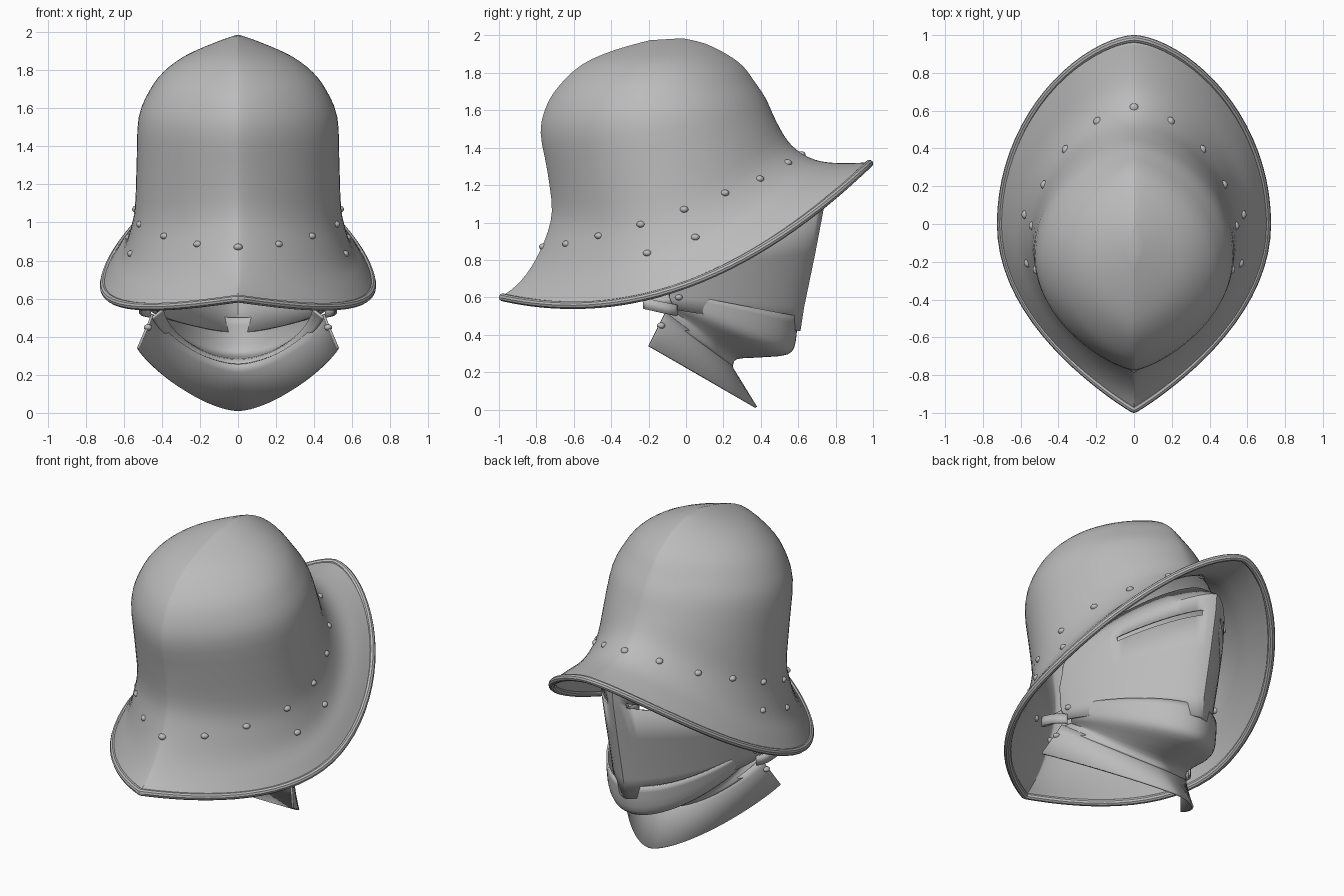
import bpy, bmesh, math
from mathutils import Vector
from mathutils.bvhtree import BVHTree

cube = bpy.data.objects.get("Cube")
if cube:
    bpy.data.objects.remove(cube, do_unlink=True)

steel = bpy.data.materials.new("grey steel")
steel.use_nodes = True
STEEL = (0.5, 0.5, 0.5, 1)
steel.diffuse_color = STEEL
steel.node_tree.nodes["Principled BSDF"].inputs["Base Color"].default_value = STEEL


def finish(name, bm, angle=35, thickness=0):
    """Turn a bmesh into a smooth shaded steel object."""
    bmesh.ops.recalc_face_normals(bm, faces=bm.faces)
    mesh = bpy.data.meshes.new(name)
    bm.to_mesh(mesh)
    bm.free()
    mesh.materials.append(steel)
    obj = bpy.data.objects.new(name, mesh)
    bpy.context.collection.objects.link(obj)
    bpy.ops.object.select_all(action='DESELECT')
    obj.select_set(True)
    bpy.context.view_layer.objects.active = obj
    bpy.ops.object.shade_smooth_by_angle(angle=math.radians(angle))
    if thickness:
        mod = obj.modifiers.new("plate thickness", 'SOLIDIFY')
        mod.thickness = thickness
        mod.offset = 0
    return obj


def refine(rows, steps=3):
    """Smoothly interpolate the ring settings."""
    out = []
    for i in range(len(rows) - 1):
        a, b, c, d = (rows[min(max(i + k, 0), len(rows) - 1)] for k in (-1, 0, 1, 2))
        for s in range(steps):
            t = s / steps
            out.append([q + t * (r - p) / 2 + t * t * (p - 2.5 * q + 2 * r - w / 2)
                        + t ** 3 * (1.5 * (q - r) + (w - p) / 2)
                        for p, q, r, w in zip(a, b, c, d)])
    return out + [rows[-1]]


def loft(rings, closed=False, cap=False, skip=None):
    bm = bmesh.new()
    grid = [[bm.verts.new(p) for p in ring] for ring in rings]
    n = len(rings[0])
    for r in range(len(grid) - 1):
        for i in range(n if closed else n - 1):
            j = (i + 1) % n
            if not (skip and skip(r, i)):
                bm.faces.new((grid[r][i], grid[r][j], grid[r + 1][j], grid[r + 1][i]))
    if cap:
        bm.faces.new(grid[-1])
    return bm


def hoop(row, n=80):
    """Egg shaped ring, tilted and sagging at the sides."""
    y0, z0, y1, z1, w, sag, p0, p1 = row
    pts = []
    for i in range(n):
        a = math.tau * i / n
        t, s = math.cos(a), math.sin(a)
        x = math.copysign(w * abs(s) ** (p1 if t > 0 else p0), s)
        u = (t + 1) / 2
        pts.append(Vector((x, y0 + (y1 - y0) * u, z0 + (z1 - z0) * u + sag * s * s)))
    return pts


def arc(row, n=48):
    """Open curve from one cheek round the face to the other."""
    w, ys, zs, yf, zf, q, r = row
    pts = []
    for i in range(n + 1):
        s = math.sin(math.pi * (i / n - 0.5))
        f = max(0, 1 - abs(s) ** q) ** r
        pts.append(Vector((w * s, ys + (yf - ys) * f, zs + (zf - zs) * f)))
    return pts


# Skull and brim: y, z at both ends, half width, sag, pointedness
skull_rows = [
    (-.98, .60, .98, 1.315, .705, -.29, 1.9, 1.25),
    (-.90, .66, .85, 1.31, .655, -.235, 1.8, 1.2),
    (-.82, .76, .72, 1.32, .60, -.21, 1.7, 1.2),
    (-.75, .90, .62, 1.36, .565, -.205, 1.6, 1.2),
    (-.71, 1.06, .54, 1.43, .535, -.175, 1.6, 1.2),
    (-.735, 1.28, .475, 1.54, .525, -.08, 1.5, 1.2),
    (-.77, 1.48, .42, 1.66, .515, -.02, 1.5, 1.3),
    (-.74, 1.62, .36, 1.75, .46, 0, 1.5, 1.4),
    (-.67, 1.73, .30, 1.83, .39, 0, 1.5, 1.5),
    (-.55, 1.84, .22, 1.89, .28, 0, 1.6, 1.6),
    (-.38, 1.915, .1, 1.95, .13, 0, 1.7, 1.7),
    (-.19, 1.968, -.02, 1.978, .02, 0, 1.8, 1.8)]
skull_bm = loft([hoop(r) for r in refine(skull_rows)], closed=True, cap=True)
skull_tree = BVHTree.FromBMesh(skull_bm)
finish("skull_and_brim", skull_bm, thickness=.014)

# Rolled edge of the brim
rim = hoop(skull_rows[0])
tube = []
for i, p in enumerate(rim):
    along = (rim[(i + 1) % len(rim)] - rim[i - 1]).normalized()
    side = along.cross(Vector((0, 0, 1))).normalized()
    up = side.cross(along)
    tube.append([p + .021 * (side * math.cos(a) + up * math.sin(a))
                 for a in (math.tau * k / 10 for k in range(10))])
finish("brim_roll", loft(tube + tube[:1], closed=True))

# Visor with a sharp keel and two eye slits
visor_rows = [
    (.45, -.06, .535, .605, .42, 1.4, .75),
    (.47, -.09, .60, .625, .55, 1.4, .75),
    (.49, -.08, .74, .685, .84, 1.4, .75),
    (.49, -.05, .84, .725, 1.05, 1.4, .75),
    (.49, -.05, .865, .73, 1.085, 1.4, .75),
    (.48, -.03, .92, .74, 1.18, 1.4, .75),
    (.43, 0, 1.0, .60, 1.28, 1.5, .7)]
visor_bm = loft([arc(r) for r in visor_rows],
                skip=lambda r, i: r == 3 and 2 <= abs(i - 23.5) <= 13)
visor_tree = BVHTree.FromBMesh(visor_bm)
finish("visor", visor_bm, thickness=.014)

# Chin guard tucked inside the visor
chin_rows = [
    (.43, -.03, .62, .59, .50, 1.9, .65),
    (.43, -.04, .57, .58, .36, 1.9, .65),
    (.42, -.06, .55, .54, .30, 1.9, .65),
    (.40, -.08, .54, .40, .285, 1.9, .65),
    (.40, -.10, .54, .27, .275, 1.9, .65),
    (.45, -.12, .50, .245, .235, 1.7, .75)]
finish("chin_guard", loft([arc(r) for r in refine(chin_rows)]), thickness=.012)

# Flared neck collar
collar_rows = [
    (.45, -.11, .52, .235, .255, 1.7, .8),
    (.465, -.13, .48, .25, .215, 1.7, .8),
    (.525, -.20, .34, .375, .012, 1.6, .85)]
collar_bm = loft([arc(r) for r in collar_rows])
collar_tree = BVHTree.FromBMesh(collar_bm)
finish("neck_collar", collar_bm, angle=20, thickness=.012)


def rivet(name, tree, spot, radius=.024):
    """Domed stud seated on the nearest point of a plate."""
    point, normal, _, _ = tree.find_nearest(Vector(spot))
    bm = bmesh.new()
    bmesh.ops.create_uvsphere(bm, u_segments=14, v_segments=8, radius=radius)
    turn = normal.to_track_quat('Z', 'Y')
    for v in bm.verts:
        v.co = point + turn @ Vector((v.co.x, v.co.y, v.co.z * .75))
    finish(name, bm, angle=60)


# Rivets: middle ones, then mirrored pairs
rivet("rivet_front", skull_tree, (0, -.76, .87))
rivet("rivet_back", skull_tree, (0, .62, 1.37))
pairs = [(.22, -.65, .89), (.39, -.47, .93), (.51, -.24, .99), (.535, -.01, 1.07),
         (.48, .21, 1.16), (.37, .40, 1.24), (.20, .55, 1.33),
         (.54, -.20, .83), (.57, .05, .92)]
for side, mx in (("left", 1), ("right", -1)):
    for k, (x, y, z) in enumerate(pairs):
        rivet(f"skull_rivet_{side}_{k}", skull_tree, (x * mx, y, z))
    rivet(f"visor_rivet_{side}", visor_tree, (.46 * mx, -.04, .60), .022)
    rivet(f"collar_rivet_{side}", collar_tree, (.48 * mx, -.13, .45), .022)
    # Bent strap joining visor and chin guard behind the cheek
    bends = [(.44, -.02, .60), (.46, -.12, .58), (.48, -.20, .575), (.50, -.225, .57),
             (.515, -.19, .56), (.50, -.10, .54), (.46, -.05, .53)]
    strap = [[Vector((x * mx, y, z + h)) for h in (-.03, .03)] for x, y, z in refine(bends)]
    finish(f"cheek_strap_{side}", loft(strap), angle=60, thickness=.012)
